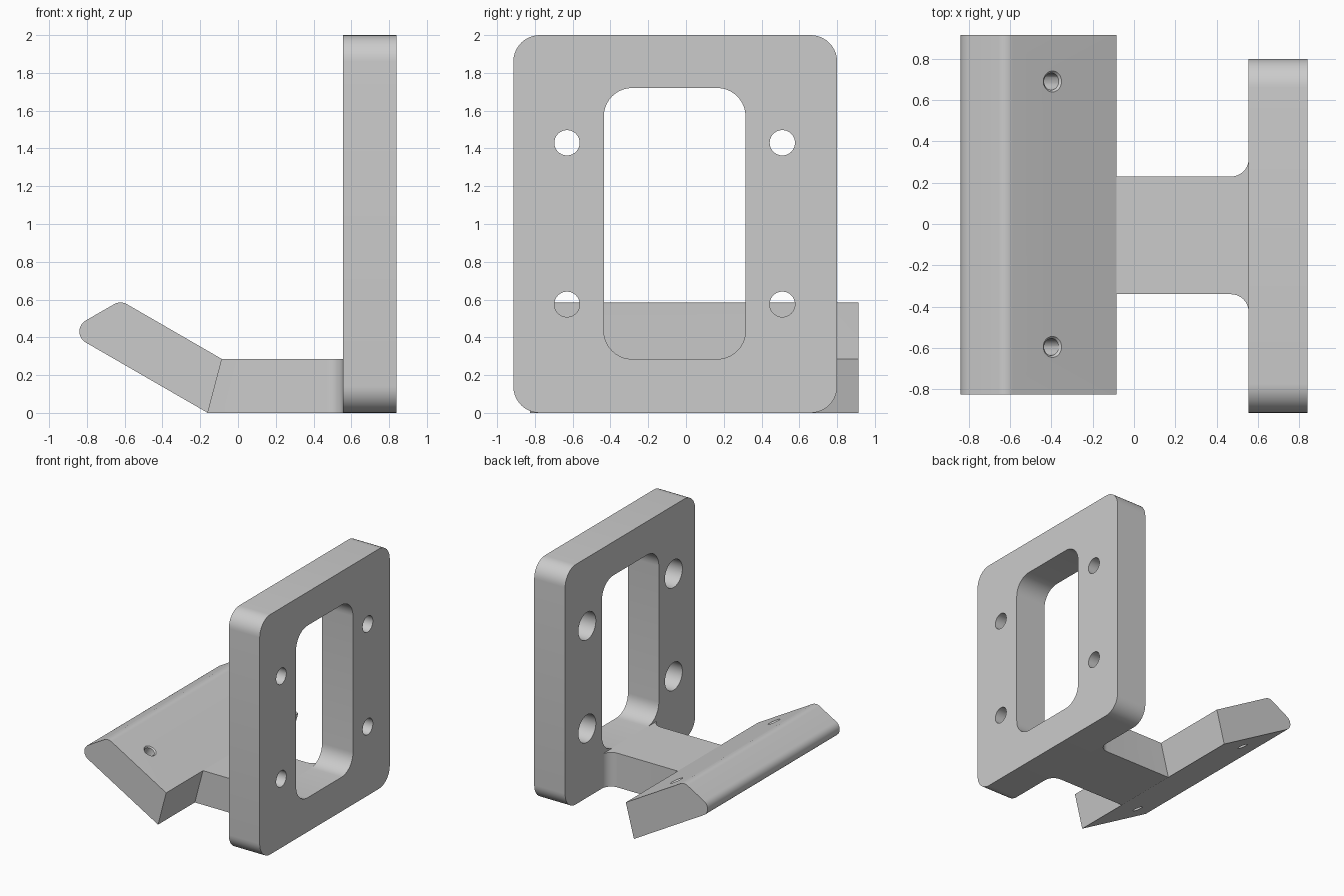
import bpy, bmesh, math
from mathutils import Vector, Matrix

if "Cube" in bpy.data.objects:
    bpy.data.objects.remove(bpy.data.objects["Cube"])


def rounded(corners, steps=10):
    """Outline from (a, b, radius) corners, with each corner filleted."""
    out = []
    for i, (a, b, r) in enumerate(corners):
        p = Vector((a, b))
        if r == 0:
            out.append(p)
            continue
        u = (Vector(corners[i - 1][:2]) - p).normalized()
        v = (Vector(corners[(i + 1) % len(corners)][:2]) - p).normalized()
        half = u.angle(v) / 2
        c = p + (u + v).normalized() * (r / math.sin(half))
        s = p + u * (r / math.tan(half)) - c
        e = p + v * (r / math.tan(half)) - c
        a0 = math.atan2(s.y, s.x)
        d = math.atan2(e.y, e.x) - a0
        d = (d + math.pi) % (2 * math.pi) - math.pi
        for k in range(steps + 1):
            t = a0 + d * k / steps
            out.append(c + r * Vector((math.cos(t), math.sin(t))))
    return out


def finish(bm, name):
    bmesh.ops.recalc_face_normals(bm, faces=bm.faces)
    me = bpy.data.meshes.new(name)
    bm.to_mesh(me)
    bm.free()
    ob = bpy.data.objects.new(name, me)
    bpy.context.collection.objects.link(ob)
    return ob


def prism(name, outline, axis, lo, hi):
    """Extrude a 2D outline along axis 0, 1 or 2 from lo to hi."""
    bm = bmesh.new()
    verts = []
    for p in outline:
        co = [p[0], p[1]]
        co.insert(axis, lo)
        verts.append(bm.verts.new(co))
    face = bm.faces.new(verts)
    new = bmesh.ops.extrude_face_region(bm, geom=[face])["geom"]
    shift = Vector((0, 0, 0))
    shift[axis] = hi - lo
    bmesh.ops.translate(bm, vec=shift, verts=[g for g in new if isinstance(g, bmesh.types.BMVert)])
    return finish(bm, name)


def drill(centre, direction, r1, r2, depth):
    """Cone or cylinder cutter, r1 at the -direction end."""
    bm = bmesh.new()
    rot = Vector(direction).to_track_quat('Z', 'Y').to_matrix().to_4x4()
    bmesh.ops.create_cone(bm, cap_ends=True, segments=40, radius1=r1, radius2=r2,
                          depth=depth, matrix=Matrix.Translation(centre) @ rot)
    return finish(bm, "cutter")


def cut(ob, cutter):
    cutter.hide_render = True
    m = ob.modifiers.new("cut", 'BOOLEAN')
    m.operation, m.solver, m.object = 'DIFFERENCE', 'EXACT', cutter
    bpy.context.view_layer.objects.active = ob
    bpy.ops.object.modifier_apply(modifier=m.name)
    bpy.data.objects.remove(cutter)


def rect(a0, a1, b0, b1, r):
    return rounded([(a0, b0, r), (a1, b0, r), (a1, b1, r), (a0, b1, r)])


# Upright plate with window and four counterbored holes
plate = prism("mounting_plate", rect(-0.914, 0.80, 0, 2, 0.14), 0, 0.555, 0.84)
cut(plate, prism("cutter", rect(-0.435, 0.315, 0.285, 1.72, 0.15), 0, 0.4, 1.0))
for y in (-0.63, 0.51):
    for z in (0.575, 1.43):
        cut(plate, drill((0.7, y, z), (1, 0, 0), 0.067, 0.067, 0.6))
        cut(plate, drill((0.595, y, z), (1, 0, 0), 0.115, 0.115, 0.2))

# Connecting arm, filleted into the plate, mitred at the bend
arm = prism("arm", rounded([
    (-0.085, -0.34, 0), (0.555, -0.34, 0.085), (0.555, -0.426, 0), (0.56, -0.426, 0),
    (0.56, 0.316, 0), (0.555, 0.316, 0), (0.555, 0.23, 0.085), (-0.085, 0.23, 0)]),
    2, 0, 0.285)
for v in arm.data.vertices:
    if v.co.x < 0 and v.co.z < 0.1:
        v.co.x = -0.16

# Angled flange with rounded tip and two slanted screw holes
flange = prism("angled_flange", rounded([
    (-0.16, 0, 0), (-0.085, 0.285, 0), (-0.622, 0.595, 0.067), (-0.907, 0.431, 0.067)]),
    1, -0.825, 0.914)
n = Vector((0.5, 0, 0.866))
for y in (-0.595, 0.69):
    top = Vector((-0.395, y, 0.464))
    cut(flange, drill(top - n * 0.14, n, 0.041, 0.041, 0.6))
    cut(flange, drill(top, n, 0.041, 0.061, 0.02))

# Smooth curved walls, keep edges sharp
for ob in (plate, arm, flange):
    bpy.ops.object.select_all(action='DESELECT')
    ob.select_set(True)
    bpy.context.view_layer.objects.active = ob
    bpy.ops.object.shade_smooth_by_angle(angle=math.radians(25))
